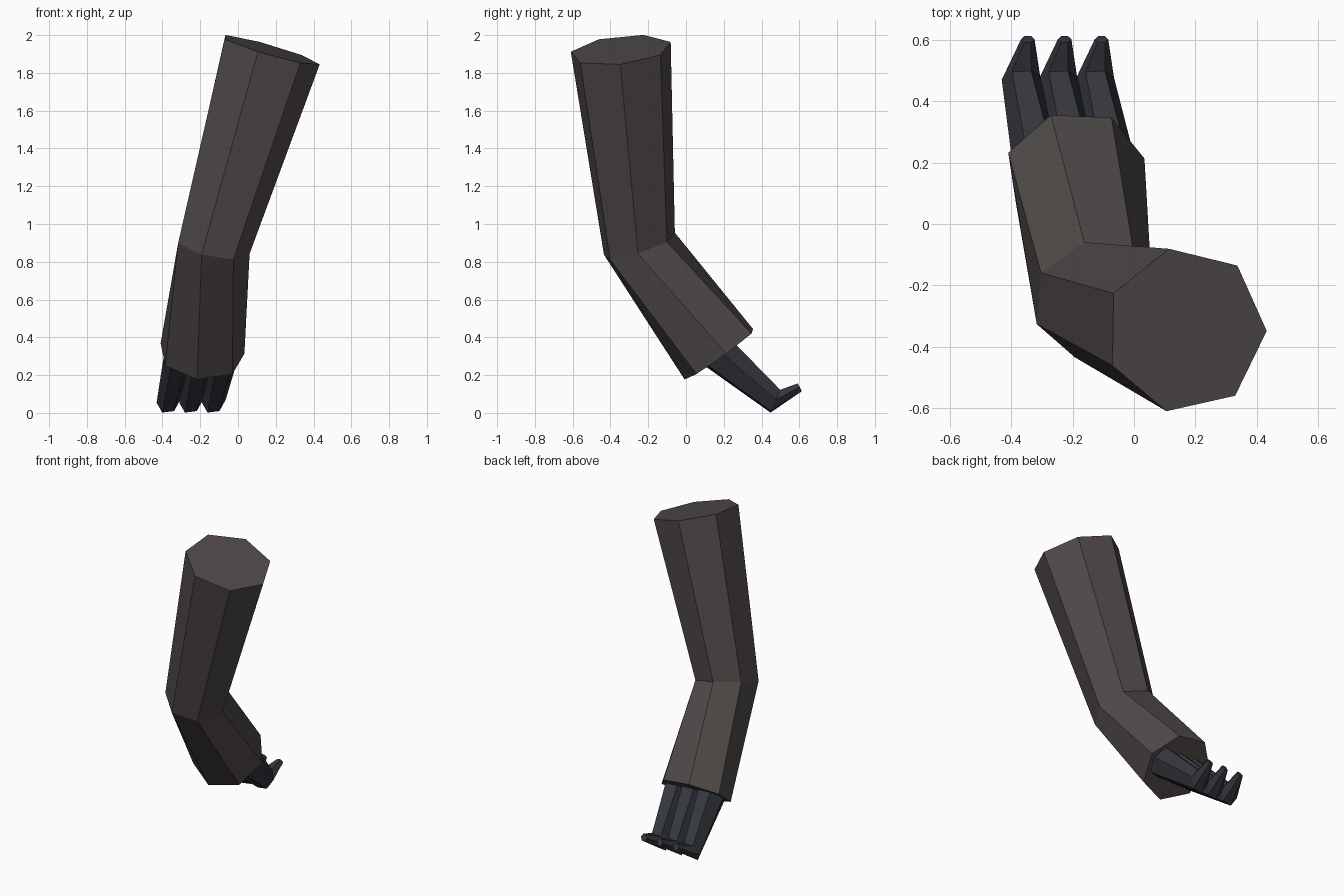
import bpy, bmesh
from math import cos, sin, tau
from mathutils import Vector

if "Cube" in bpy.data.objects:
    bpy.data.objects.remove(bpy.data.objects["Cube"])


def material(name, rgb):
    mat = bpy.data.materials.new(name)
    mat.diffuse_color = (*rgb, 1)
    mat.use_nodes = True
    mat.node_tree.nodes["Principled BSDF"].inputs["Base Color"].default_value = mat.diffuse_color
    return mat


def loft(name, sides, rings, mat):
    """Capped low-poly tube; each ring is (centre, first half-axis, second half-axis)."""
    bm = bmesh.new()
    loops = []
    for ring in rings:
        c, u, w = map(Vector, ring)
        angles = [tau * k / sides for k in range(sides)]
        loops.append([bm.verts.new(c + u * cos(a) + w * sin(a)) for a in angles])
    for lo, hi in zip(loops, loops[1:]):
        for k in range(sides):
            n = (k + 1) % sides
            bm.faces.new((lo[k], lo[n], hi[n], hi[k]))
    bm.faces.new(loops[0])
    bm.faces.new(loops[-1])
    bmesh.ops.recalc_face_normals(bm, faces=bm.faces)
    mesh = bpy.data.meshes.new(name)
    bm.to_mesh(mesh)
    bm.free()
    mesh.materials.append(mat)
    return mesh


def place(name, mesh, x=0):
    obj = bpy.data.objects.new(name, mesh)
    obj.location.x = x
    bpy.context.collection.objects.link(obj)


cloth = material("dark_cloth", (0.08, 0.069, 0.066))
glove = material("dark_glove", (0.034, 0.037, 0.046))

# Seven-sided sleeve: shoulder, elbow, cuff
sleeve = loft("sleeve", 7, [
    ((0.169, -0.346, 1.921), (-0.054, 0.265, 0.043), (0.258, 0.058, -0.068)),
    ((-0.134, -0.248, 0.886), (-0.028, 0.189, 0.068), (0.194, 0.037, -0.029)),
    ((-0.193, 0.181, 0.311), (-0.078, 0.174, 0.133), (0.215, 0.073, 0.033)),
], cloth)
place("sleeve", sleeve)

# Six-sided bent finger: base inside the cuff, knuckle, tip
finger = loft("finger", 6, [
    ((-0.302, 0.130, 0.352), (0.085, 0.004, 0.012), (0.003, 0.081, 0.078)),
    ((-0.368, 0.473, 0.062), (0.063, 0.003, 0.008), (0.002, 0.028, 0.065)),
    ((-0.346, 0.602, 0.135), (0.022, 0.000, 0.002), (0.000, -0.012, 0.023)),
], glove)
for i, side in enumerate(("left", "middle", "right")):
    place("finger_" + side, finger, 0.12 * i)
